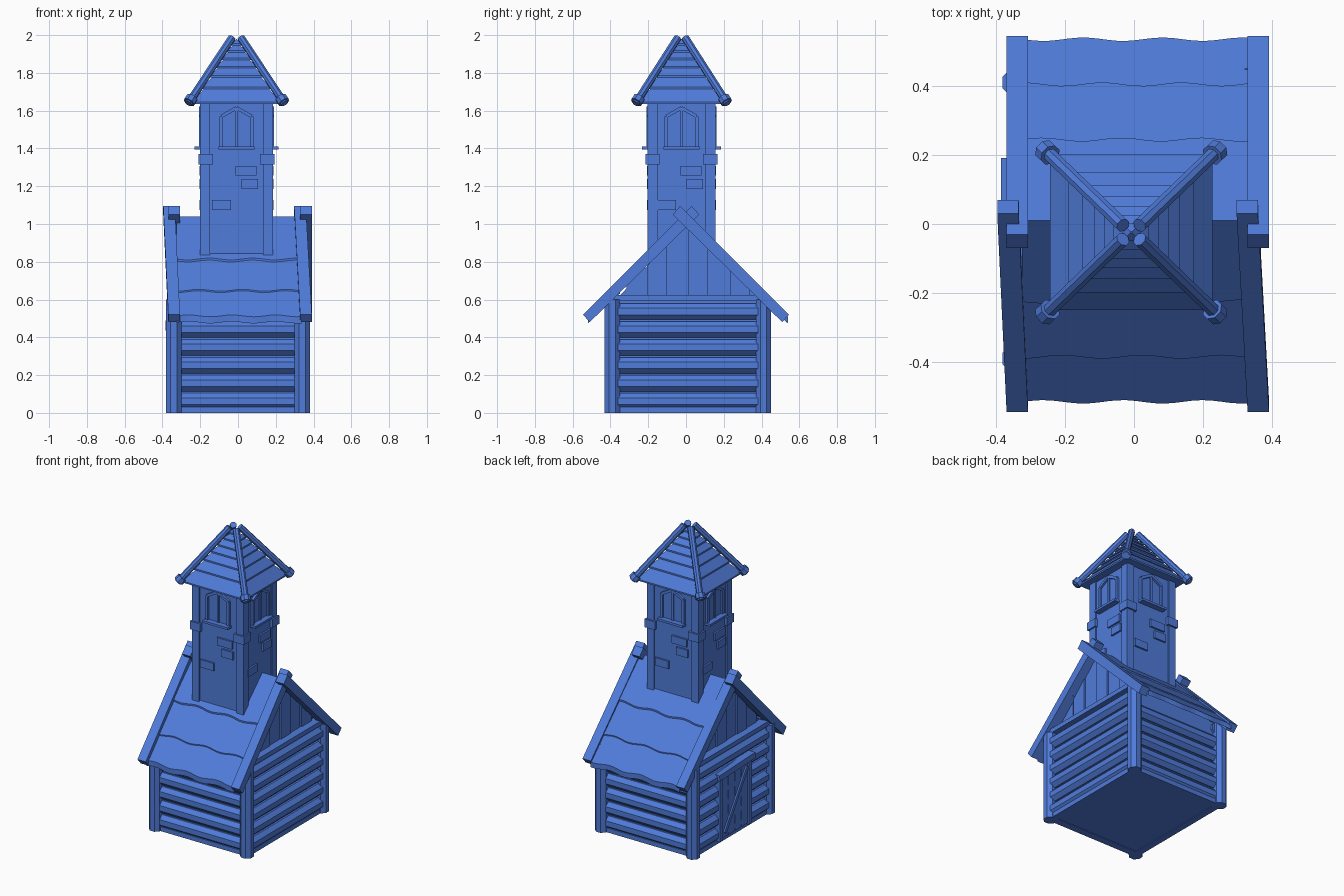
import bpy, bmesh, math
from mathutils import Vector

cube = bpy.data.objects.get("Cube")
if cube:
    bpy.data.objects.remove(cube, do_unlink=True)

blue = bpy.data.materials.new("blue")
blue.use_nodes = True
blue.diffuse_color = (0.08, 0.2, 0.7, 1)
blue.node_tree.nodes["Principled BSDF"].inputs["Base Color"].default_value = (0.08, 0.2, 0.7, 1)


def finish(name, bm):
    bmesh.ops.recalc_face_normals(bm, faces=bm.faces)
    mesh = bpy.data.meshes.new(name)
    bm.to_mesh(mesh)
    bm.free()
    mesh.materials.append(blue)
    obj = bpy.data.objects.new(name, mesh)
    bpy.context.collection.objects.link(obj)
    return obj


def hull(name, points):
    """Convex solid around the points, with flat faces."""
    bm = bmesh.new()
    for p in points:
        bm.verts.new(p)
    bmesh.ops.convex_hull(bm, input=bm.verts)
    bmesh.ops.dissolve_limit(bm, angle_limit=0.01, verts=bm.verts, edges=bm.edges)
    return finish(name, bm)


def box(name, x, y, z):
    return hull(name, [(a, b, c) for a in x for b in y for c in z])


def pole(name, p, q, r, sides=8):
    """Faceted round timber from p to q."""
    p, q = Vector(p), Vector(q)
    turn = (q - p).to_track_quat('Z', 'Y')
    ring = [turn @ Vector((r * math.cos(a), r * math.sin(a), 0))
            for a in [(i + 0.5) * 2 * math.pi / sides for i in range(sides)]]
    return hull(name, [e + v for e in (p, q) for v in ring])


def plate(name, face, outline, depth, base=-0.02):
    """Solid with an outline of (u, z) standing out from a wall."""
    return hull(name, [face(u, z, d) for u, z in outline for d in (base, depth)])


def rect(u0, u1, z0, z1):
    return [(u0, z0), (u1, z0), (u1, z1), (u0, z1)]


def bar(name, face, a, b, w, depth):
    """Straight strip on a wall from a to b."""
    a, b = Vector(a), Vector(b)
    d = (b - a).normalized() * w / 2
    n = Vector((-d.y, d.x))
    plate(name, face, [a + n, a - n, b + n, b - n], depth)


# ---- log-built body ----
X, Y0, Y1, YC = 0.34, -0.39, 0.41, 0.01
box("inner_walls", (-0.325, 0.325), (-0.375, 0.395), (0.004, 0.6))
for x in (-X, X):
    for y in (Y0, Y1):
        pole("corner_post", (x, y, 0), (x, y, 0.6), 0.044)
for i in range(6):
    z = 0.062 + i * 0.095
    for s in (-1, 1):
        if i < 5:
            pole("long_log", (-X, YC + s * 0.375, z), (X, YC + s * 0.375, z), 0.046)
        pole("end_log", (s * 0.325, Y0, z), (s * 0.325, Y1, z), 0.046)
for s in (-1, 1):
    y = YC + s * 0.385
    box("bottom_beam", (-X, X), (y - 0.025, y + 0.025), (0, 0.03))
    box("end_bottom_beam", (s * 0.31, s * 0.355), (Y0, Y1), (0, 0.03))
    box("gable_beam", (s * 0.28, s * 0.36), (Y0 + 0.01, Y1 - 0.01), (0.595, 0.625))

# ---- gables with upright boards ----
def roof_z(y):
    return 1.04 - 1.01 * abs(y - YC)


for s in (-1, 1):
    hull("gable", [(x, y, z) for x in (s * 0.27, s * 0.3)
                   for y, z in ((Y0, 0.58), (Y1, 0.58), (YC, 1.0))])
    for i in range(-3, 3):
        a, b = YC + i * 0.11 + 0.004, YC + (i + 1) * 0.11 - 0.004
        d = 0.306 if i % 2 else 0.312
        hull("gable_board", [(x, y, z) for x in (s * 0.29, s * d) for y, z in
                             ((a, 0.6), (b, 0.6), (a, roof_z(a) - 0.03), (b, roof_z(b) - 0.03))])

# ---- main roof: overlapping courses with wavy lower edges ----
def course(side, d0, d1, phase, lift):
    bm = bmesh.new()
    rows = []
    n = 24
    for i in range(n + 1):
        t = i / n
        x = -0.325 + 0.66 * t
        e = d1 + 0.005 * math.sin(t * 18 + phase)
        section = [(d0, 0), (e, lift), (e, lift - 0.035), (d0, -0.045)]
        rows.append([bm.verts.new((x, YC + side * d, 1.04 - 1.01 * d + h)) for d, h in section])
    for a, b in zip(rows, rows[1:]):
        for k in range(4):
            m = (k + 1) % 4
            bm.faces.new((a[k], a[m], b[m], b[k]))
    bm.faces.new(rows[0])
    bm.faces.new(rows[-1])
    finish("roof_course", bm)


for side in (-1, 1):
    course(side, 0.0, 0.235, 0, 0.012)
    course(side, 0.2, 0.395, 1.5, 0.008)
    course(side, 0.36, 0.525, 3, 0.004)

# ---- crossed barge boards: lower x, upper x, side ----
for x0, x1, s in ((-0.338, -0.365, -1), (0.36, 0.328, -1), (-0.338, -0.338, 1), (0.36, 0.36, 1)):
    ends = [(x0, 0.545, 0.52), (x0, 0.51, 0.48), (x1, -0.03, 1.095), (x1, -0.07, 1.05)]
    hull("barge_board", [(x + w, s * y, z) for x, y, z in ends for w in (-0.031, 0.031)])

# ---- door on the right-hand end ----
def door_face(u, z, d):
    return (-0.355 - d, u, z)


for i in range(4):
    u = -0.13 + i * 0.07
    plate("door_board", door_face, rect(u, u + 0.064, 0.03, 0.44), 0.014, -0.05)
for u in (-0.15, 0.16):
    bar("door_jamb", door_face, (u, 0.02), (u, 0.45), 0.035, 0.022)
bar("door_lintel", door_face, (-0.19, 0.47), (0.19, 0.455), 0.04, 0.03)
bar("door_brace", door_face, (-0.12, 0.42), (0.12, 0.06), 0.025, 0.024)

# ---- tower ----
CX, CY, HX, HY = -0.008, -0.024, 0.183, 0.17
box("tower_wall", (CX - HX, CX + HX), (CY - HY, CY + HY), (0.75, 1.65))
for sx in (-1, 1):
    for sy in (-1, 1):
        def span(c, s, a, b):
            return (c + s * a, c + s * b)
        box("tower_post", span(CX, sx, 0.14, 0.192), span(CY, sy, 0.125, 0.179), (0.78, 1.65))
        box("corner_block", span(CX, sx, 0.125, 0.202), span(CY, sy, 0.115, 0.19), (1.315, 1.37))

faces = {
    "front": lambda u, z, d: (CX + u, CY - HY - d, z),
    "back": lambda u, z, d: (CX - u, CY + HY + d, z),
    "left": lambda u, z, d: (CX + HX + d, CY + u, z),
    "right": lambda u, z, d: (CX - HX - d, CY - u, z),
}
arch = [(-0.08, 1.41), (-0.08, 1.57), (0, 1.615), (0.08, 1.57), (0.08, 1.41)]
for side, face in faces.items():
    plate(side + "_window_pane", face, arch, 0.003)
    for a, b in zip(arch, arch[1:]):
        bar(side + "_window_frame", face, a, b, 0.018, 0.016)
    bar(side + "_window_mullion", face, (0, 1.41), (0, 1.61), 0.014, 0.011)
    plate(side + "_window_sill", face, rect(-0.095, 0.095, 1.395, 1.41), 0.04)
    # raised bricks
    for u, z, w in ((0.05, 1.282, 0.056), (0.07, 1.212, 0.043), (-0.08, 1.1, 0.05)):
        plate(side + "_brick", face, rect(u - w, u + w, z - 0.026, z + 0.026), 0.012)

# ---- spire: stepped shingle courses ----
levels = [1.635, 1.715, 1.775, 1.825, 1.868, 1.908, 1.945, 1.975]
def half(z):
    return 0.235 * (1.985 - z) / 0.35


for z0, z1 in zip(levels, levels[1:]):
    a, b = half(z0), half(z1) - 0.012
    hull("spire_course", [(CX + sx * h, CY + sy * h * 0.96, z) for h, z in ((a, z0), (a, z0 + 0.01), (max(b, 0.002), z1 + 0.004))
                          for sx in (-1, 1) for sy in (-1, 1)])

# hip poles with collars at the eaves
for sx in (-1, 1):
    for sy in (-1, 1):
        low = Vector((CX + sx * 0.255, CY + sy * 0.243, 1.638))
        top = Vector((CX + sx * 0.024, CY + sy * 0.02, 1.986))
        axis = (top - low).normalized()
        pole("hip_pole", low, top, 0.021)
        pole("hip_collar", low + axis * 0.008, low + axis * 0.042, 0.032)
